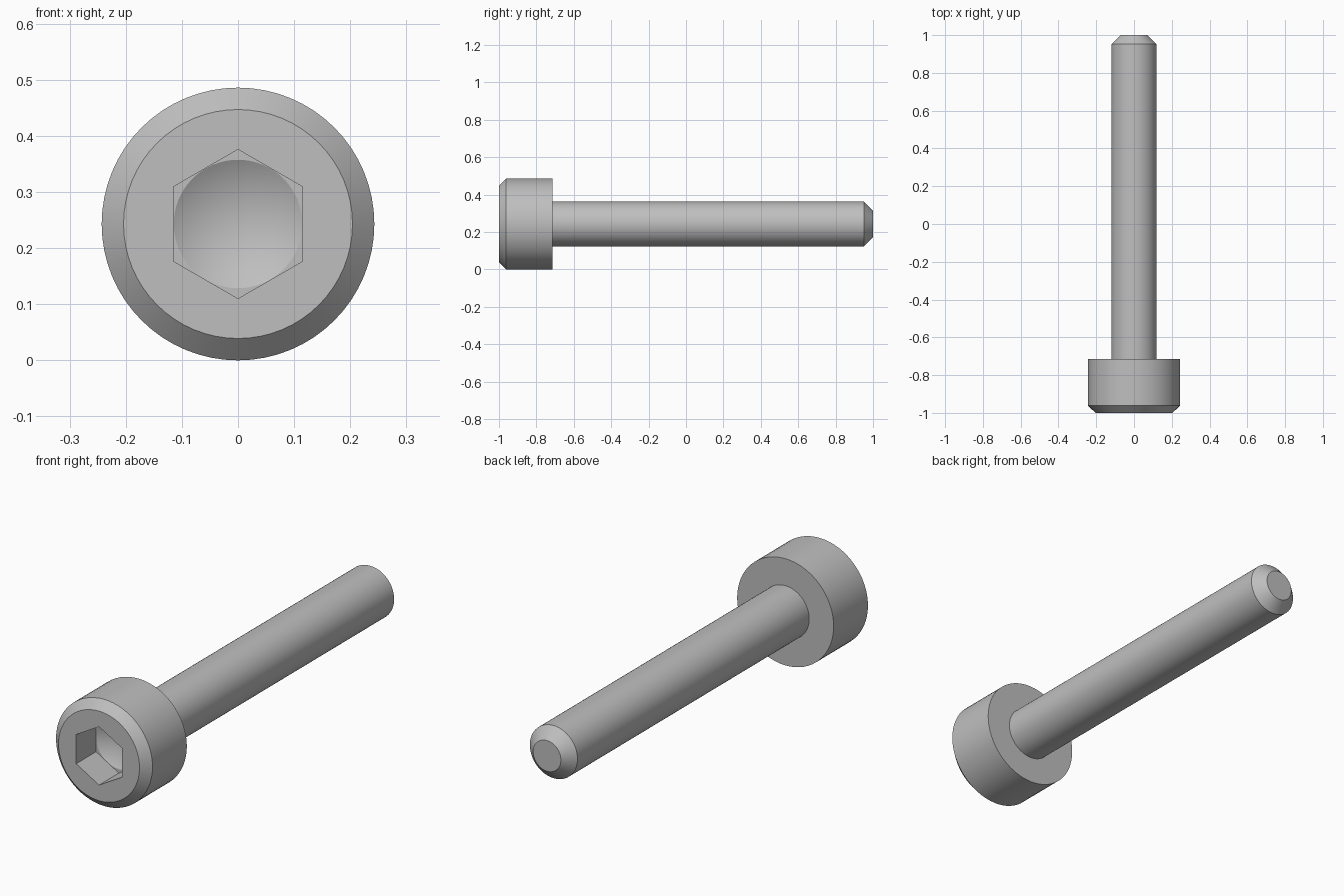
import bpy, bmesh, math

if "Cube" in bpy.data.objects:
    bpy.data.objects.remove(bpy.data.objects["Cube"], do_unlink=True)

SEGMENTS = 64
AXIS_Z = 0.243
SHANK_R = 0.12
UNDERSIDE_Y = -0.715

steel = bpy.data.materials.new("grey steel")
steel.use_nodes = True
colour = (0.52, 0.52, 0.52, 1)
steel.diffuse_color = colour
steel.node_tree.nodes["Principled BSDF"].inputs["Base Color"].default_value = colour


def ring(bm, radius, y, sides=SEGMENTS):
    """Closed loop of vertices around the bolt axis, first corner at the top."""
    verts = []
    for i in range(sides):
        a = math.tau * i / sides
        verts.append(bm.verts.new((radius * math.sin(a), y, AXIS_Z + radius * math.cos(a))))
    return verts


def loop_edges(bm, loop):
    pairs = zip(loop, loop[1:] + loop[:1])
    return [bm.edges.get(p) or bm.edges.new(p) for p in pairs]


def join(bm, a, b):
    """Skin two loops with quads, or fill flat between loops of unequal count."""
    if len(a) == len(b):
        for i in range(len(a)):
            j = (i + 1) % len(a)
            bm.faces.new((a[i], a[j], b[j], b[i]))
    else:
        edges = loop_edges(bm, a) + loop_edges(bm, b)
        bmesh.ops.triangle_fill(bm, use_beauty=True, edges=edges)


def finish(bm, name):
    bmesh.ops.recalc_face_normals(bm, faces=bm.faces)
    mesh = bpy.data.meshes.new(name)
    bm.to_mesh(mesh)
    bm.free()
    mesh.materials.append(steel)
    obj = bpy.data.objects.new(name, mesh)
    bpy.context.collection.objects.link(obj)
    bpy.ops.object.select_all(action="DESELECT")
    obj.select_set(True)
    bpy.context.view_layer.objects.active = obj
    bpy.ops.object.shade_smooth_by_angle(angle=math.radians(25))


# Head: underside, cylinder, chamfer, front face, hex socket and drilled cone
hex_flat = 0.115
hex_corner = hex_flat / math.cos(math.pi / 6)
floor_y = -0.857
bm = bmesh.new()
loops = [
    ring(bm, SHANK_R, UNDERSIDE_Y),
    ring(bm, 0.243, UNDERSIDE_Y),
    ring(bm, 0.243, -0.962),
    ring(bm, 0.204, -1),
    ring(bm, hex_corner, -1, 6),
    ring(bm, hex_corner, floor_y, 6),
    ring(bm, hex_flat - 0.0005, floor_y),
]
for a, b in zip(loops, loops[1:]):
    join(bm, a, b)
apex = bm.verts.new((0, floor_y + hex_flat * math.tan(math.pi / 6), AXIS_Z))
for a, b in zip(loops[-1], loops[-1][1:] + loops[-1][:1]):
    bm.faces.new((a, b, apex))
finish(bm, "socket_head")

# Shank: plain cylinder with a chamfered tip
bm = bmesh.new()
loops = [
    ring(bm, SHANK_R, UNDERSIDE_Y),
    ring(bm, SHANK_R, 0.952),
    ring(bm, 0.07, 1),
]
for a, b in zip(loops, loops[1:]):
    join(bm, a, b)
bm.faces.new(loops[-1])
finish(bm, "shank")
